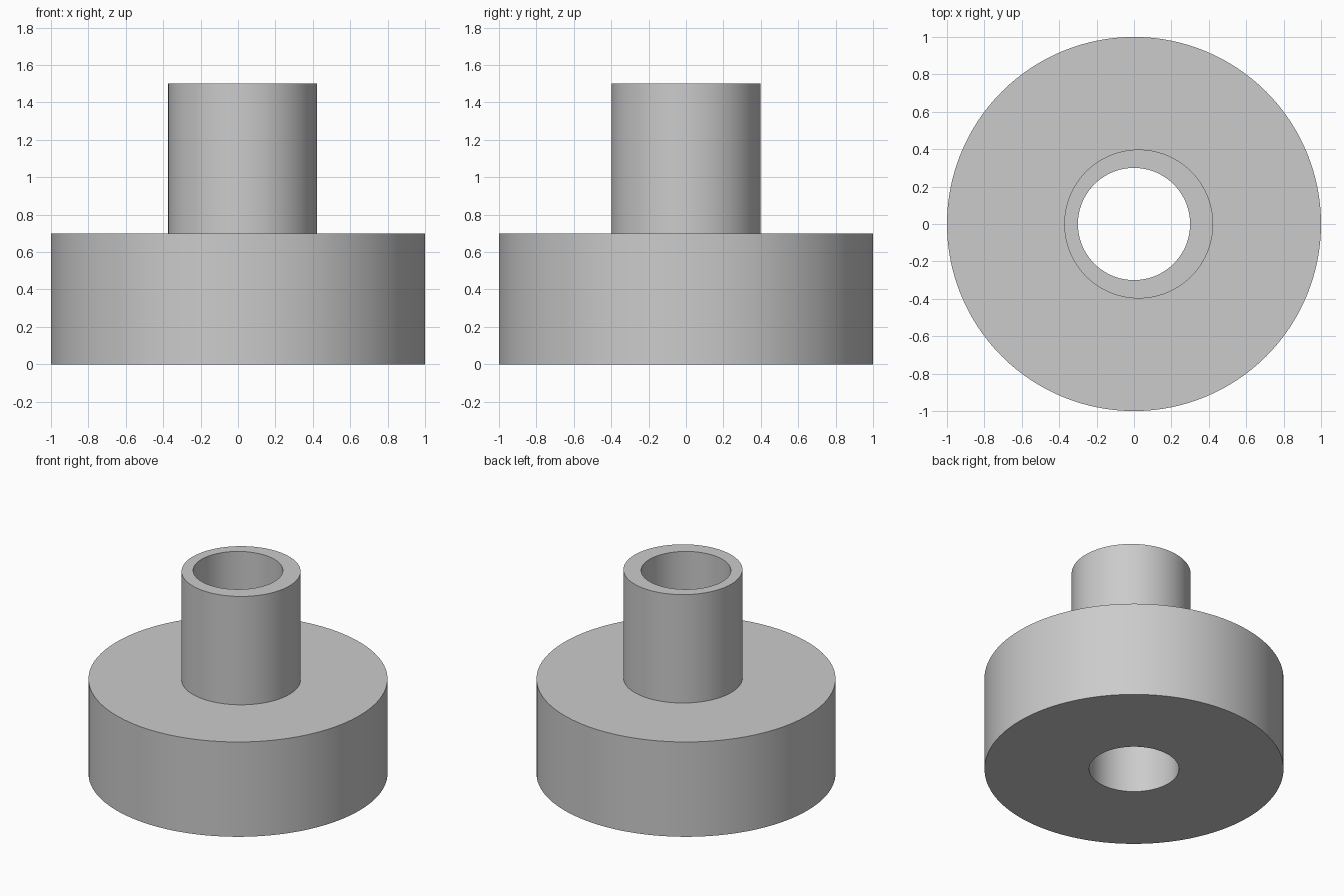
import bpy
import bmesh
from math import cos, sin, tau, radians

cube = bpy.data.objects.get("Cube")
if cube:
    bpy.data.objects.remove(cube, do_unlink=True)

SIDES = 128
BORE, HUB, BASE = 0.3, 0.398, 1.0
BASE_TOP, HUB_TOP = 0.7, 1.5
HUB_OFFSET = 0.025  # the hub sits slightly off the bore axis

# Plain grey
grey = bpy.data.materials.new("plain_grey")
grey.use_nodes = True
colour = (0.6, 0.6, 0.6, 1)
grey.diffuse_color = colour
grey.node_tree.nodes["Principled BSDF"].inputs["Base Color"].default_value = colour


def ring(bm, radius, z, x=0.0):
    return [bm.verts.new((x + radius * cos(tau * i / SIDES),
                          radius * sin(tau * i / SIDES), z))
            for i in range(SIDES)]


# Flanged hub: closed loop of rings around the wall section
bm = bmesh.new()
rings = [
    ring(bm, BORE, 0),
    ring(bm, BASE, 0),
    ring(bm, BASE, BASE_TOP),
    ring(bm, HUB, BASE_TOP, HUB_OFFSET),
    ring(bm, HUB, HUB_TOP, HUB_OFFSET),
    ring(bm, BORE, HUB_TOP),
]
for lower, upper in zip(rings, rings[1:] + rings[:1]):
    for i in range(SIDES):
        j = (i + 1) % SIDES
        bm.faces.new((lower[i], lower[j], upper[j], upper[i]))
bmesh.ops.recalc_face_normals(bm, faces=bm.faces)

mesh = bpy.data.meshes.new("flanged_hub")
bm.to_mesh(mesh)
bm.free()
mesh.materials.append(grey)
hub = bpy.data.objects.new("flanged_hub", mesh)
bpy.context.collection.objects.link(hub)

# Smooth walls with sharp rims
bpy.ops.object.select_all(action="DESELECT")
hub.select_set(True)
bpy.context.view_layer.objects.active = hub
bpy.ops.object.shade_smooth_by_angle(angle=radians(30))
